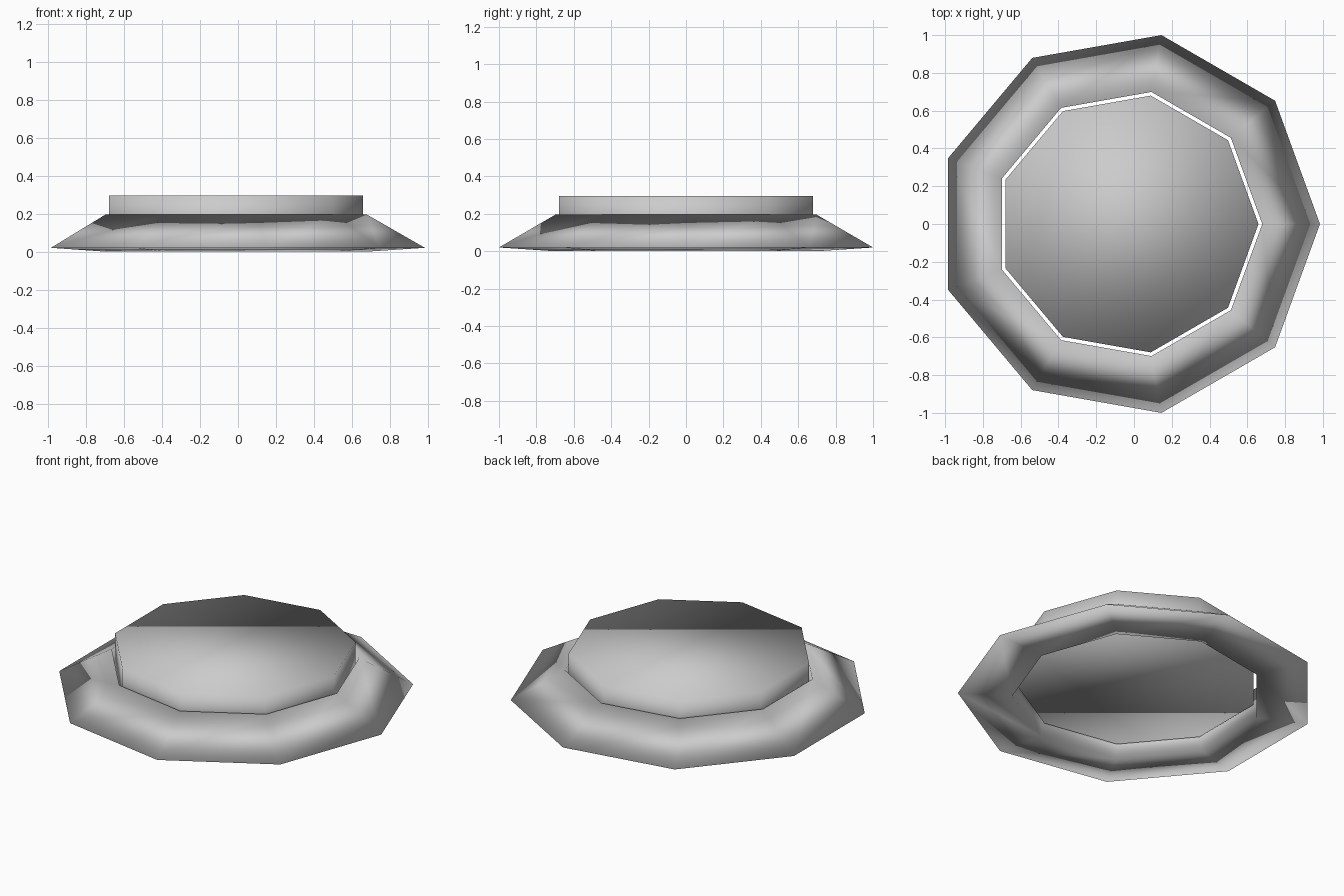
import bpy, bmesh, math

if "Cube" in bpy.data.objects:
    bpy.data.objects.remove(bpy.data.objects["Cube"])

SIDES = 9
CX = -0.031  # nonagon centre, so the bounds are centred on the origin


def ring_verts(bm, radius, z):
    return [bm.verts.new((CX + radius * math.cos(2 * math.pi * i / SIDES),
                          radius * math.sin(2 * math.pi * i / SIDES), z))
            for i in range(SIDES)]


def nonagon_object(name, profile, closed_loop):
    """Sweep a (radius, z) profile round nine sides; close it as a ring or cap it."""
    bm = bmesh.new()
    loops = [ring_verts(bm, r, z) for r, z in profile]
    pairs = list(zip(loops, loops[1:]))
    if closed_loop:
        pairs.append((loops[-1], loops[0]))
    else:
        bm.faces.new(loops[0])
        bm.faces.new(loops[-1])
    for a, b in pairs:
        for i in range(SIDES):
            j = (i + 1) % SIDES
            bm.faces.new((a[i], a[j], b[j], b[i]))
    bmesh.ops.recalc_face_normals(bm, faces=bm.faces[:])
    for f in bm.faces:
        f.smooth = True
    mesh = bpy.data.meshes.new(name)
    bm.to_mesh(mesh)
    bm.free()
    obj = bpy.data.objects.new(name, mesh)
    bpy.context.collection.objects.link(obj)
    return obj


# Sloping outer collar: triangular section with a vertical inner wall
nonagon_object("outer_collar", [(1.0154, 0.02), (0.71, 0.195), (0.71, 0.0)], True)

# Centre disc standing in the hole with a narrow gap all round
nonagon_object("centre_disc", [(0.69, 0.08), (0.69, 0.295)], False)
